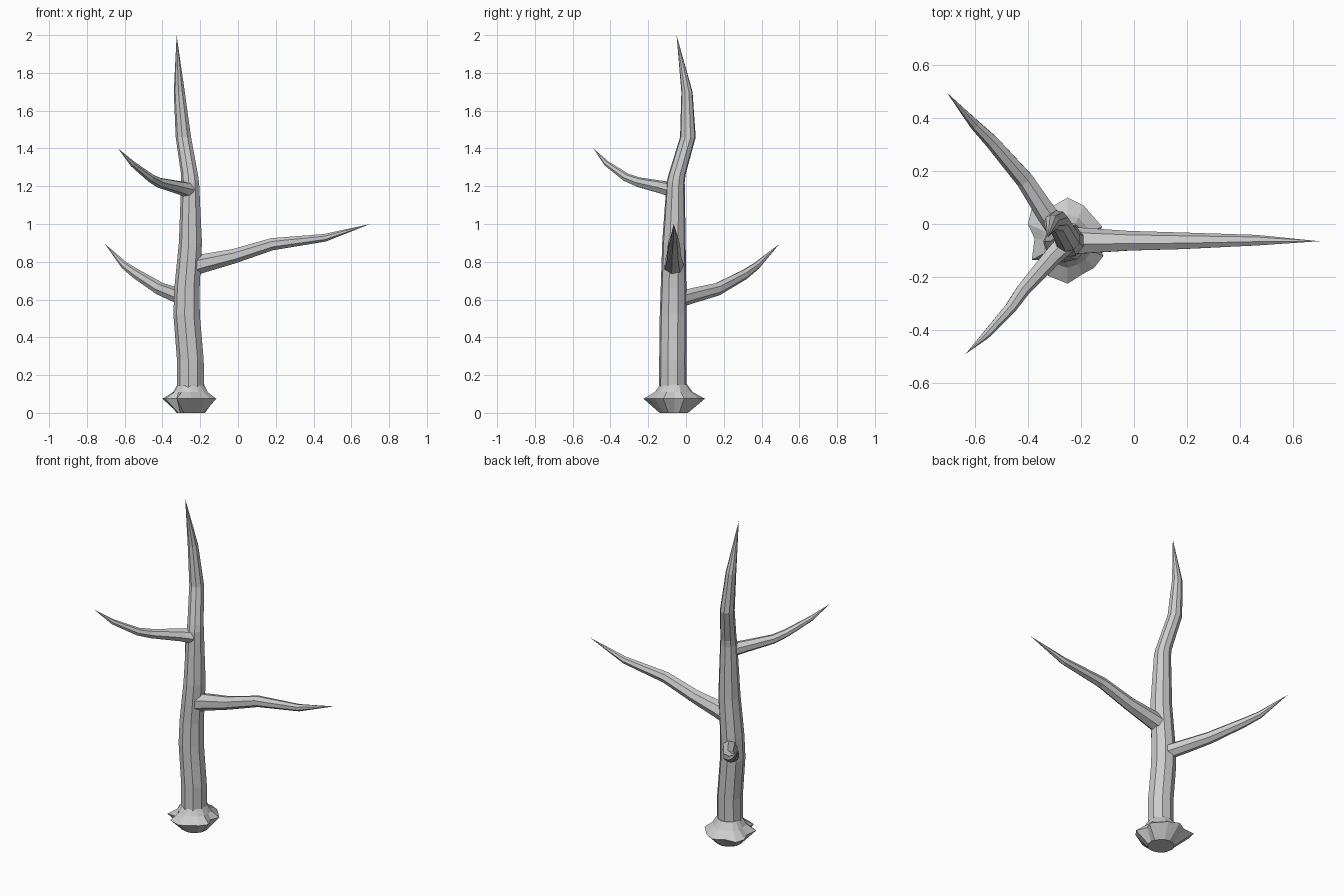
import bpy, bmesh, math
from mathutils import Vector

if "Cube" in bpy.data.objects:
    bpy.data.objects.remove(bpy.data.objects["Cube"])


def skin(name, rings, tip=None):
    """Bridge matching rings of points, cap the start, and close at a tip or cap."""
    bm = bmesh.new()
    loops = [[bm.verts.new(p) for p in ring] for ring in rings]
    n = len(loops[0])
    for a, b in zip(loops, loops[1:]):
        for i in range(n):
            j = (i + 1) % n
            bm.faces.new((a[i], a[j], b[j], b[i]))
    bm.faces.new(loops[0][::-1])
    if tip is None:
        bm.faces.new(loops[-1])
    else:
        t = bm.verts.new(tip)
        for i in range(n):
            bm.faces.new((loops[-1][i], loops[-1][(i + 1) % n], t))
    bmesh.ops.recalc_face_normals(bm, faces=bm.faces)
    me = bpy.data.meshes.new(name)
    bm.to_mesh(me)
    bm.free()
    ob = bpy.data.objects.new(name, me)
    bpy.context.collection.objects.link(ob)
    return ob


def limb(name, path, tip, sides):
    """Tapered crooked limb; path rows are x, y, z, radius."""
    pts = [Vector(p[:3]) for p in path] + [Vector(tip)]
    rings = []
    for i, p in enumerate(path):
        d = (pts[i + 1] - pts[max(i - 1, 0)]).normalized()
        # the trunk uses level rings, the branches rings square to the path
        if d.z > 0.85:
            u, v = Vector((1, 0, 0)), Vector((0, 1, 0))
        else:
            u = d.cross(Vector((0, 0, 1))).normalized()
            v = u.cross(d).normalized()
        rings.append([pts[i] + p[3] * (u * math.cos(a) + v * math.sin(a))
                      for a in (2 * math.pi * (k + 0.5) / sides for k in range(sides))])
    return skin(name, rings, tip)


# Trunk
limb("trunk", [
    (-0.25, -0.07, 0.10, 0.074), (-0.25, -0.07, 0.28, 0.073),
    (-0.27, -0.068, 0.52, 0.072), (-0.268, -0.066, 0.66, 0.069),
    (-0.25, -0.064, 0.90, 0.063), (-0.252, -0.055, 1.22, 0.049),
    (-0.255, -0.048, 1.26, 0.046), (-0.288, 0.010, 1.46, 0.042),
    (-0.310, 0.005, 1.70, 0.030)], (-0.325, -0.05, 2.0), 9)

# Branches
limb("right_branch", [
    (-0.25, -0.065, 0.775, 0.055), (-0.18, -0.065, 0.793, 0.050),
    (-0.02, -0.065, 0.830, 0.039), (0.18, -0.065, 0.893, 0.033),
    (0.46, -0.062, 0.927, 0.021)], (0.70, -0.065, 1.0), 7)
limb("back_left_branch", [
    (-0.27, -0.04, 0.600, 0.044), (-0.325, 0.035, 0.622, 0.041),
    (-0.41, 0.165, 0.655, 0.035), (-0.535, 0.31, 0.733, 0.027),
    (-0.60, 0.375, 0.780, 0.020)], (-0.705, 0.495, 0.895), 7)
limb("front_left_branch", [
    (-0.26, -0.075, 1.18, 0.042), (-0.31, -0.125, 1.193, 0.036),
    (-0.42, -0.25, 1.220, 0.027), (-0.465, -0.315, 1.245, 0.023),
    (-0.56, -0.42, 1.320, 0.015)], (-0.635, -0.49, 1.40), 7)

# Flared root collar with an irregular star outline
outline = [(-0.12, -0.01), (-0.19, 0.07), (-0.25, 0.10), (-0.31, 0.065),
           (-0.385, 0.06), (-0.40, 0.0), (-0.375, -0.055), (-0.385, -0.135),
           (-0.325, -0.135), (-0.325, -0.195), (-0.25, -0.225), (-0.195, -0.19),
           (-0.15, -0.165), (-0.115, -0.12), (-0.145, -0.06)]
center = Vector((-0.25, -0.065))


def collar_ring(z, radius, keep):
    """Mix a round ring with the star outline."""
    ring = []
    for p in outline:
        d = Vector(p) - center
        q = center + d.normalized() * radius * (1 - keep) + d * keep
        ring.append((q.x, q.y, z))
    return ring


skin("root_collar", [collar_ring(0.0, 0.075, 0.0), collar_ring(0.075, 0.0, 1.0),
                     collar_ring(0.11, 0.085, 0.2), collar_ring(0.15, 0.071, 0.0)])
